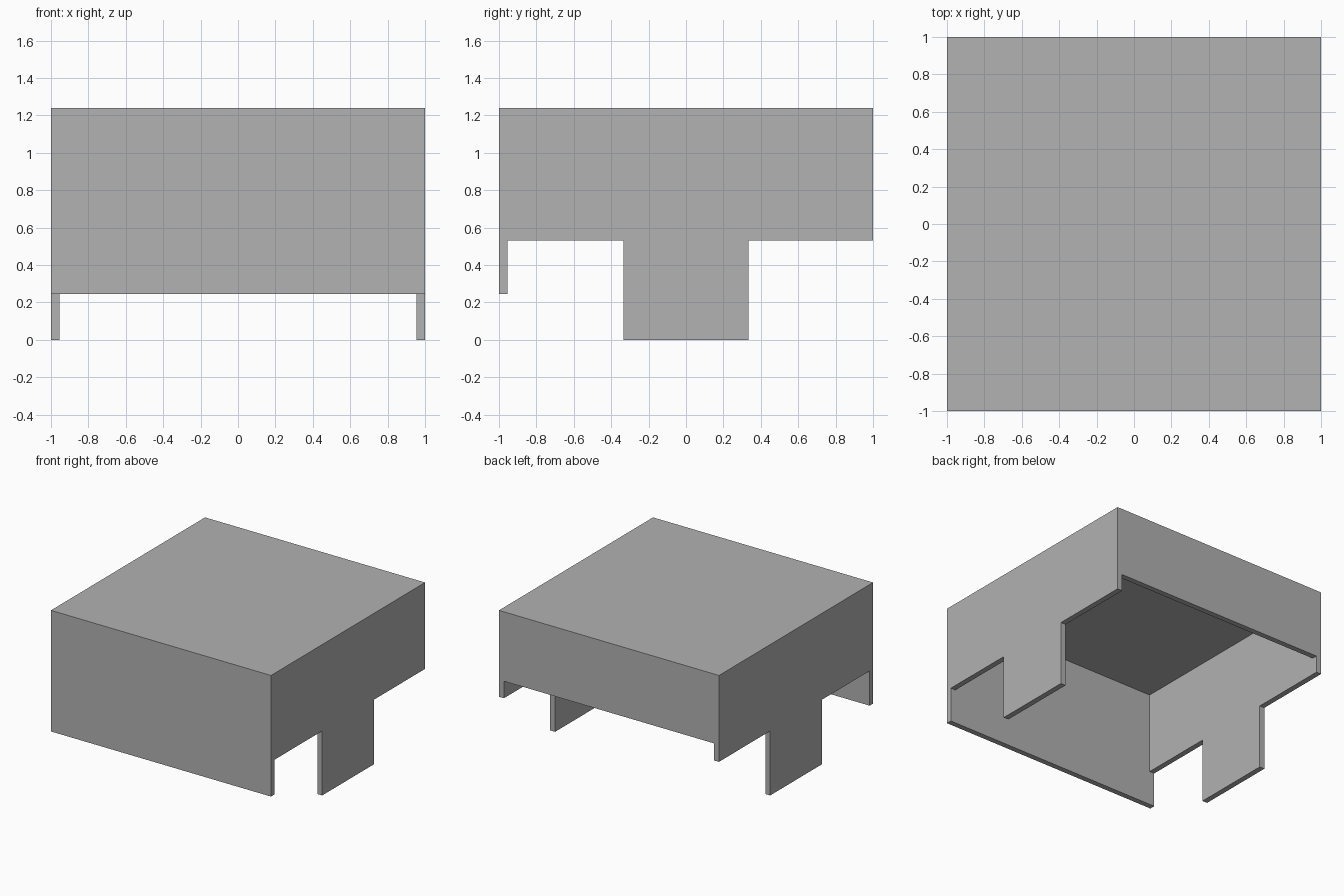
import bpy
import bmesh

cube = bpy.data.objects.get("Cube")
if cube:
    bpy.data.objects.remove(cube, do_unlink=True)

WALL = 0.045
INNER = 1 - WALL      # inside face of the walls
TOP = 1.24
FRONT_BOTTOM = 0.245
SIDE_BOTTOM = 0.53
BACK_BOTTOM = 0.67
LEG = 0.335           # half width of each side leg

grey = bpy.data.materials.new("plain grey")
grey.use_nodes = True
colour = (0.445, 0.445, 0.445, 1)
grey.diffuse_color = colour
grey.node_tree.nodes["Principled BSDF"].inputs["Base Color"].default_value = colour


def prism(name, profile, half_width):
    """Extrude a (y, z) profile across x, centred on x = 0."""
    bm = bmesh.new()
    face = bm.faces.new([bm.verts.new((-half_width, y, z)) for y, z in profile])
    new = bmesh.ops.extrude_face_region(bm, geom=[face])["geom"]
    verts = [v for v in new if isinstance(v, bmesh.types.BMVert)]
    bmesh.ops.translate(bm, verts=verts, vec=(2 * half_width, 0, 0))
    bmesh.ops.recalc_face_normals(bm, faces=bm.faces)
    mesh = bpy.data.meshes.new(name)
    bm.to_mesh(mesh)
    bm.free()
    mesh.materials.append(grey)
    obj = bpy.data.objects.new(name, mesh)
    bpy.context.scene.collection.objects.link(obj)
    return obj


# Outer body: side outline with the front skirt and the legs
cover = prism("box_cover", [
    (-1, TOP), (-1, FRONT_BOTTOM), (-INNER, FRONT_BOTTOM), (-INNER, SIDE_BOTTOM),
    (-LEG, SIDE_BOTTOM), (-LEG, 0), (LEG, 0), (LEG, SIDE_BOTTOM),
    (1, SIDE_BOTTOM), (1, TOP)], 1)

# Hollow inside, open below, with a raised opening through the back wall
hollow = prism("hollow_cutter", [
    (-INNER, -0.2), (1.2, -0.2), (1.2, BACK_BOTTOM), (INNER, BACK_BOTTOM),
    (INNER, TOP - WALL), (-INNER, TOP - WALL)], INNER)
hollow.hide_render = True

cut = cover.modifiers.new("hollow", "BOOLEAN")
cut.operation = "DIFFERENCE"
cut.solver = "EXACT"
cut.object = hollow
bpy.context.view_layer.objects.active = cover
bpy.ops.object.modifier_apply(modifier=cut.name)
bpy.data.objects.remove(hollow, do_unlink=True)
